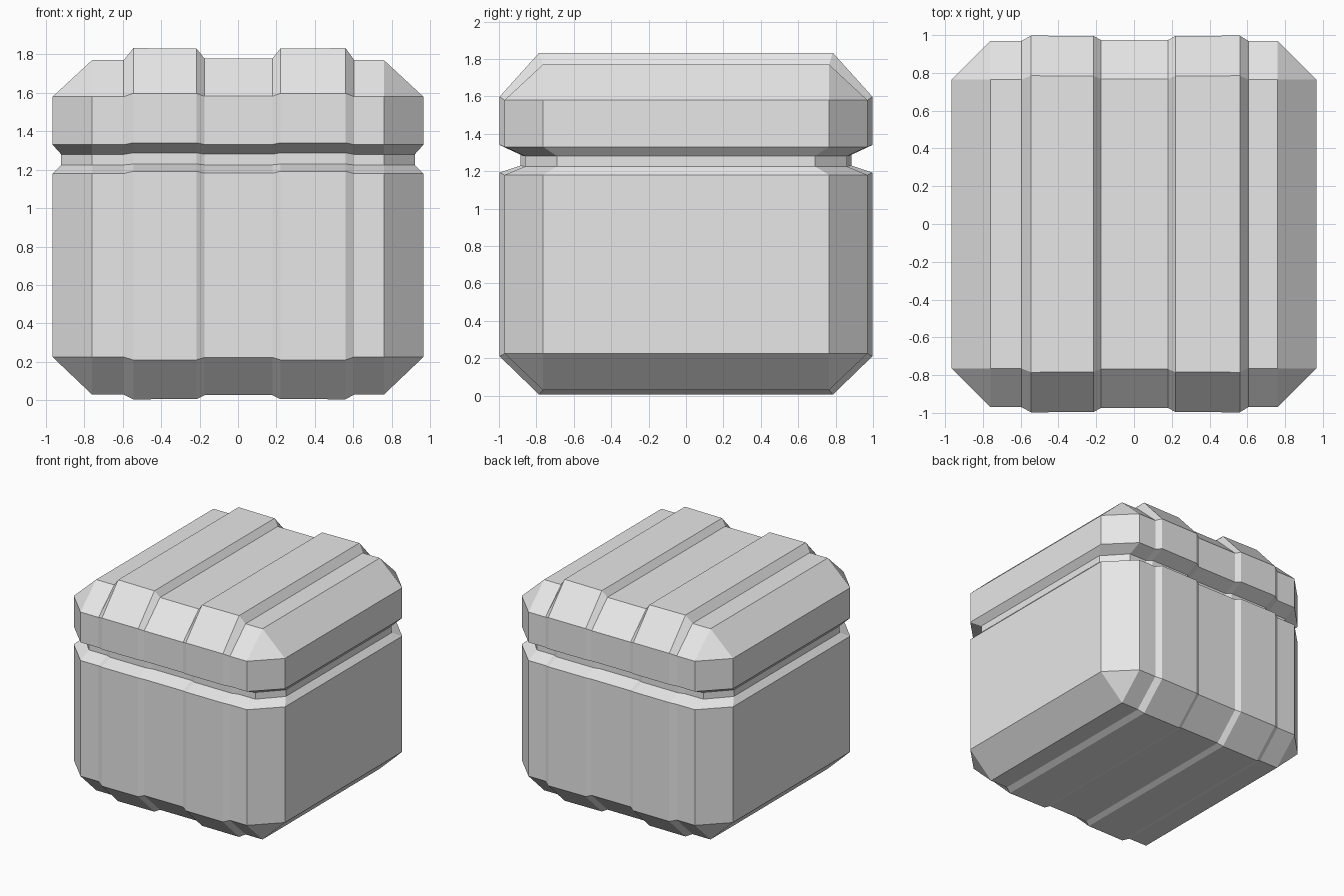
import bpy
import bmesh

cube = bpy.data.objects.get("Cube")
if cube:
    bpy.data.objects.remove(cube, do_unlink=True)

# Single plain grey material
grey = bpy.data.materials.new("light grey")
grey.use_nodes = True
grey.diffuse_color = (0.8, 0.8, 0.8, 1)
grey.node_tree.nodes["Principled BSDF"].inputs["Base Color"].default_value = (0.8, 0.8, 0.8, 1)

# Columns across the width: x and how far the raised strap lifts there
COLUMNS = [(-0.76, 0), (-0.595, 0), (-0.545, 1), (-0.215, 0.95), (-0.175, 0.15),
           (0.18, 0.15), (0.22, 0.95), (0.56, 1), (0.605, 0), (0.76, 0)]

# Levels: z, strap lift in z, side x, side corner y, front y, strap lift in y
BODY = [(0.03, -0.025, 0.76, 0.765, 0.765, 0.02),
        (0.225, -0.015, 0.965, 0.765, 0.97, 0.027),
        (1.18, 0.012, 0.965, 0.765, 0.97, 0.027),
        (1.225, 0.005, 0.92, 0.69, 0.86, 0.025)]
LID = [(1.28, 0.008, 0.92, 0.69, 0.86, 0.025),
       (1.33, 0.01, 0.965, 0.765, 0.97, 0.027),
       (1.58, 0.018, 0.965, 0.765, 0.97, 0.027),
       (1.77, 0.063, 0.76, 0.765, 0.765, 0.02)]


def add_ring(bm, level):
    """One closed outline: front, right corners, back, left corners."""
    z, lift_z, side, corner, front, lift_y = level
    points = [(x, -front - lift_y * k, z + lift_z * k) for x, k in COLUMNS]
    points += [(side, -corner, z), (side, corner, z)]
    points += [(x, front + lift_y * k, z + lift_z * k) for x, k in reversed(COLUMNS)]
    points += [(-side, corner, z), (-side, -corner, z)]
    return [bm.verts.new(p) for p in points]


def add_cap(bm, ring):
    """Close a ring with strips running front to back."""
    n = len(COLUMNS)
    front = ring[:n]
    back = ring[n + 2:2 * n + 2][::-1]
    for i in range(n - 1):
        bm.faces.new((front[i], front[i + 1], back[i + 1], back[i]))


bm = bmesh.new()
rings = [add_ring(bm, level) for level in BODY + LID]
for low, high in zip(rings, rings[1:]):
    for i in range(len(low)):
        j = (i + 1) % len(low)
        bm.faces.new((low[i], low[j], high[j], high[i]))
add_cap(bm, rings[0])
add_cap(bm, rings[-1])

# Collapse the corners into triangular chamfers
bmesh.ops.remove_doubles(bm, verts=bm.verts, dist=0.001)
bmesh.ops.recalc_face_normals(bm, faces=bm.faces)

mesh = bpy.data.meshes.new("strapped_chest")
bm.to_mesh(mesh)
bm.free()
mesh.materials.append(grey)
chest = bpy.data.objects.new("strapped_chest", mesh)
bpy.context.collection.objects.link(chest)
